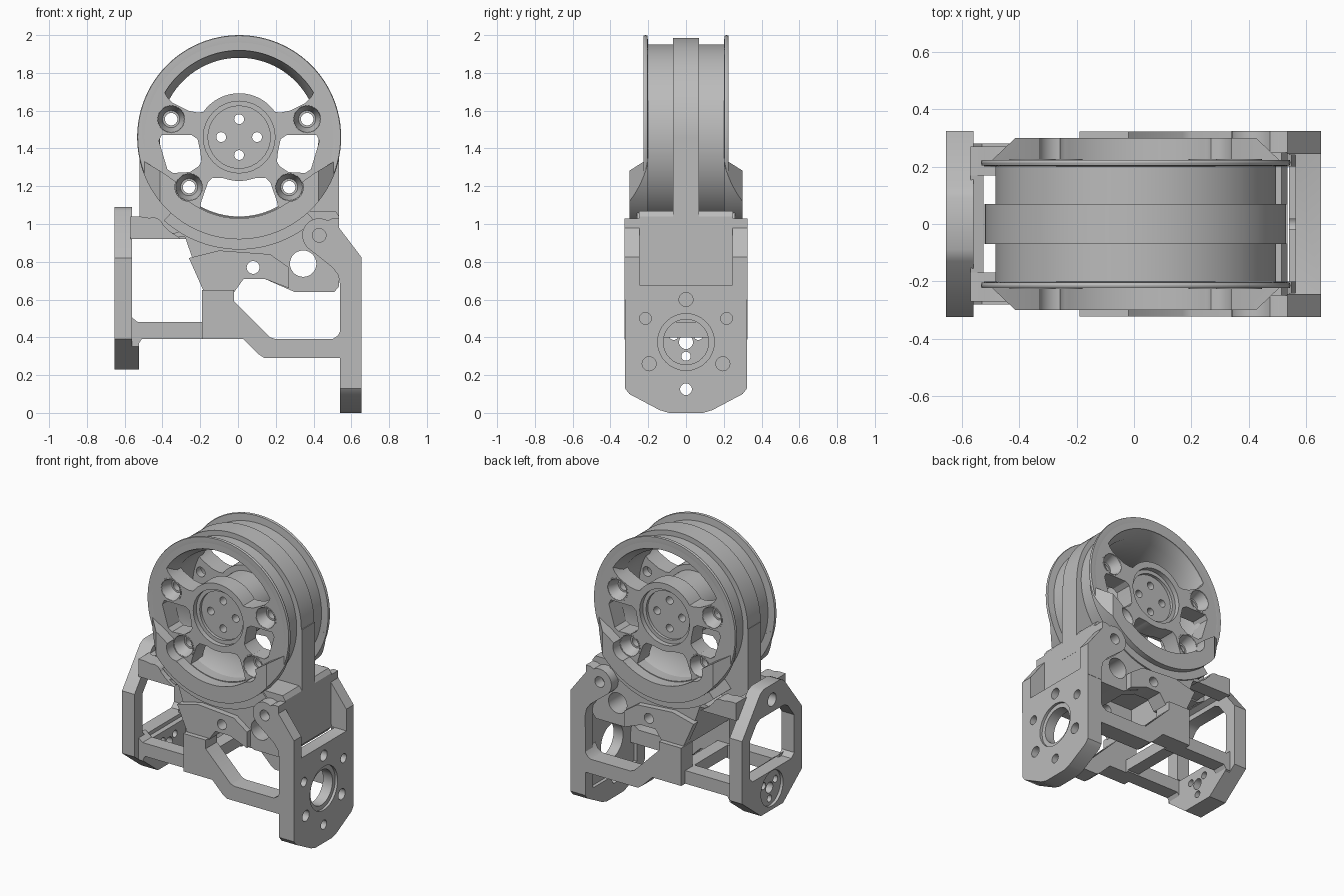
import bpy, math
from math import cos, sin, radians, pi

if "Cube" in bpy.data.objects:
    bpy.data.objects.remove(bpy.data.objects["Cube"])

CZ = 1.46  # height of the wheel axle
grey = bpy.data.materials.new("machined_grey")
grey.diffuse_color = (0.5, 0.5, 0.5, 1)
grey.use_nodes = True
grey.node_tree.nodes["Principled BSDF"].inputs["Base Color"].default_value = grey.diffuse_color


def make(name, verts, faces):
    me = bpy.data.meshes.new(name)
    me.from_pydata(verts, [], faces)
    me.materials.append(grey)
    ob = bpy.data.objects.new(name, me)
    bpy.context.collection.objects.link(ob)
    bpy.context.view_layer.objects.active = ob
    bpy.ops.object.select_all(action='DESELECT')
    ob.select_set(True)
    bpy.ops.object.mode_set(mode='EDIT')
    bpy.ops.mesh.select_all(action='SELECT')
    bpy.ops.mesh.normals_make_consistent(inside=False)
    bpy.ops.object.mode_set(mode='OBJECT')
    return ob


def prism(name, pts, a, b, axis='y'):
    """Extrude a 2D outline from a to b along an axis."""
    put = {'x': lambda u, v, t: (t, u, v), 'y': lambda u, v, t: (u, t, v),
           'z': lambda u, v, t: (u, v, t)}[axis]
    n = len(pts)
    verts = [put(u, v, t) for t in (a, b) for u, v in pts]
    faces = [list(range(n)), list(range(n, 2 * n))]
    faces += [[i, (i + 1) % n, n + (i + 1) % n, n + i] for i in range(n)]
    return make(name, verts, faces)


def arc(cx, cz, r, a0, a1, n=24):
    return [(cx + r * cos(radians(a0 + (a1 - a0) * i / n)),
             cz + r * sin(radians(a0 + (a1 - a0) * i / n))) for i in range(n + 1)]


def circle(cx, cz, r, n=32):
    return arc(cx, cz, r, 0, 360, n)[:-1]


def flip(pts):
    return [(-u, v) for u, v in pts]


def lathe(name, profile, cx=0, cz=CZ, n=96):
    """Revolve a closed (radius, y) loop about an axis along y."""
    m = len(profile)
    verts = [(cx + r * cos(2 * pi * i / n), y, cz + r * sin(2 * pi * i / n))
             for i in range(n) for r, y in profile]
    faces = [[i * m + j, i * m + (j + 1) % m, (i + 1) % n * m + (j + 1) % m, (i + 1) % n * m + j]
             for i in range(n) for j in range(m)]
    return make(name, verts, faces)


def boolean(ob, tools, op='DIFFERENCE'):
    for t in tools:
        bpy.context.view_layer.objects.active = ob
        mod = ob.modifiers.new("cut", 'BOOLEAN')
        mod.operation, mod.solver, mod.object = op, 'EXACT', t
        bpy.ops.object.modifier_apply(modifier=mod.name)
        bpy.data.objects.remove(t)
    return ob


def drill(ob, holes, a, b, axis='y'):
    return boolean(ob, [prism("cutter", circle(u, v, r), a, b, axis) for u, v, r in holes])


def finish(ob, mirror=False, shift=0.0):
    bpy.ops.object.select_all(action='DESELECT')
    bpy.context.view_layer.objects.active = ob
    ob.select_set(True)
    if mirror:  # copy to the opposite face
        mod = ob.modifiers.new("mirror", 'MIRROR')
        mod.use_axis = (False, True, False)
        mod.use_mirror_merge = False
        bpy.ops.object.modifier_apply(modifier=mod.name)
    bpy.ops.object.shade_smooth_by_angle(angle=radians(30))
    ob.location.x = shift


OFF = 0.006  # the wheel sits slightly right of centre

# Wheel rim with flanges, centre band and flared mouth
half = [(0.42, -0.14), (0.46, -0.219), (0.50, -0.224), (0.537, -0.224), (0.54, -0.215), (0.537, -0.204),
        (0.49, -0.2), (0.49, -0.07), (0.525, -0.07)]
finish(lathe("wheel_rim", half + [(r, -y) for r, y in reversed(half)]), shift=OFF)

# Spoked face plates with windows and screw holes
screws = [(s * x, CZ + z) for s in (1, -1) for x, z in ((0.36, 0.095), (0.265, -0.265))]
top = arc(0, CZ, 0.459, 31, 149) + [(-0.38, CZ + 0.21), (-0.35, CZ + 0.18), (-0.27, CZ + 0.14), (-0.22, CZ + 0.13)] \
    + arc(0, CZ, 0.232, 145, 35) + [(0.22, CZ + 0.13), (0.27, CZ + 0.14), (0.35, CZ + 0.18), (0.38, CZ + 0.21)]
side = [(x, CZ + z) for x, z in ((-0.425, -0.02), (-0.41, 0.01), (-0.25, 0.01), (-0.22, -0.01),
        (-0.205, -0.08), (-0.2, -0.13), (-0.215, -0.155), (-0.26, -0.185), (-0.35, -0.19), (-0.38, -0.17))]
low = arc(0, CZ, 0.425, -119, -61) + [(0.2, CZ - 0.34), (0.165, CZ - 0.24), (0.14, CZ - 0.215)] \
    + arc(0, CZ, 0.232, -70, -110) + [(-0.14, CZ - 0.215), (-0.165, CZ - 0.24), (-0.2, CZ - 0.34)]
face = prism("wheel_face", circle(0, CZ, 0.5, 96), -0.224, -0.202)
boolean(face, [prism("web_core", circle(0, CZ, 0.47, 96), -0.21, -0.1)], 'UNION')
boolean(face, [prism("cutter", w, -0.4, 0) for w in (top, side, flip(side), low)])
drill(face, [(0, CZ, 0.19)], -0.4, 0)
drill(face, [(x, z, 0.07) for x, z in screws], -0.4, -0.125)
drill(face, [(x, z, 0.033) for x, z in screws], -0.4, 0)
finish(face, True, OFF)

# Hub core with a stepped face and four through holes
hub = prism("hub_core", circle(0, CZ, 0.195, 64), -0.19, 0.19)
for s in (-1, 1):
    drill(hub, [(0, CZ, 0.165)], s * 0.17, s * 0.3)
drill(hub, [(0.095, CZ, 0.026), (-0.095, CZ, 0.026), (0, CZ + 0.095, 0.026), (0, CZ - 0.095, 0.026)], -1, 1)
finish(hub, shift=OFF)

# Screw bosses with tapered bores
for x, z in screws:
    finish(lathe("screw_boss", [(0.08, -0.12), (0.08, -0.226), (0.072, -0.226), (0.045, -0.15), (0.033, -0.15),
                                (0.033, -0.12)], x, z, 40), True, OFF)

# Chamfered cradle cheeks over the lower half of the wheel
cheek = prism("cradle_cheek", arc(0, CZ, 0.541, 192, 348, 64)
              + [(0.4, 1.27), (0.33, 1.22), (0.26, 1.115)] + arc(0, CZ, 0.43, -55, -125, 32)
              + [(-0.26, 1.115), (-0.33, 1.22), (-0.4, 1.27)], -0.3, -0.2)
boolean(cheek, [prism("cutter", [(-0.56, -0.1), (-0.56, -0.2), (-0.52, -0.205), (-0.42, -0.3),
                (0.42, -0.3), (0.52, -0.205), (0.56, -0.2), (0.56, -0.1)], 0.5, 1.6, 'z')], 'INTERSECT')
drill(cheek, [(x, z, 0.075) for x, z in screws if z < 1.3], -0.4, -0.1)
finish(cheek, True, OFF)

# Central housing web around the wheel
web = prism("housing_web", [(-0.528, CZ), (-0.528, 0.95), (-0.48, 0.92), (0.53, 0.92), (0.53, CZ)], -0.07, 0.07)
drill(web, [(0, CZ, 0.44)], -1, 1)
finish(web, shift=OFF)

# Curved trough below the rim
finish(prism("rim_trough", arc(0, CZ, 0.595, 228, 312) + arc(0, CZ, 0.525, 312, 228), -0.26, 0.26), shift=OFF)

# Lower housing block, hollow from below
block = prism("housing_block", [(-0.46, 0.93), (-0.28, 0.93), (-0.18, 0.64), (-0.02, 0.64), (0.03, 0.71),
              (0.14, 0.71), (0.3, 0.64), (0.51, 0.64), (0.535, 0.67), (0.535, 1.04), (0.515, 1.07),
              (0.3, 1.07)], -0.25, 0.25)
drill(block, [(0, CZ, 0.52)], -1, 1)
boolean(block, [prism("cutter", [(-0.12, 0.5), (0.25, 0.5), (0.25, 0.84), (-0.12, 0.84)], -0.17, 0.17)])
drill(block, [(0.345, 0.79, 0.07), (0.08, 0.77, 0.034)], -1, 1)
finish(block)

# Side flange with the pivot hole
flange = prism("pivot_flange", [(-0.26, 0.82), (-0.18, 0.64), (-0.02, 0.64), (0.03, 0.71), (0.14, 0.71),
               (0.27, 0.66), (0.27, 0.77), (0.17, 0.84), (-0.1, 0.86)], -0.29, -0.24)
drill(flange, [(0.08, 0.77, 0.034)], -1, 0)
finish(flange, True)

# Lugs and web joining the housing to the left arm
finish(prism("left_lug", [(-0.57, 0.92), (-0.3, 0.92), (-0.36, 0.96), (-0.4, 1.0)]
             + arc(-0.45, 0.98, 0.055, 20, 110, 8) + [(-0.52, 1.04), (-0.57, 1.04)], -0.27, -0.17), True)
finish(prism("left_web", [(-0.57, 0.93), (-0.525, 0.95), (-0.525, 1.03), (-0.57, 1.04)], -0.2, 0.2))

# Stepped bracket plates below the housing
finish(prism("bracket_plate", [(-0.19, 0.65), (-0.02, 0.65), (-0.02, 0.59), (0.17, 0.4), (0.2, 0.39),
             (0.5, 0.39), (0.53, 0.41), (0.55, 0.45), (0.57, 0.29), (0.14, 0.29), (0.11, 0.31),
             (0.03, 0.39), (-0.19, 0.39)], -0.323, -0.2), True)

# Left rails and cross bar
finish(prism("left_rail", [(-0.58, 0.36), (-0.53, 0.36), (-0.51, 0.39), (-0.1, 0.39), (-0.1, 0.48),
             (-0.53, 0.48), (-0.58, 0.52)], -0.28, -0.18), True)
finish(prism("cross_bar", [(-0.19, 0.4), (-0.1, 0.4), (-0.1, 0.48), (-0.19, 0.48)], -0.22, 0.22))

# Left arm, a house-shaped frame with a window, bearing face and inner boss
disc_holes = [(0, 0.375, 0.037), (0.065, 0.41, 0.024), (-0.065, 0.41, 0.024), (0, 0.3, 0.024)]
right_half = [(0.12, 0.23), (0.325, 0.39), (0.325, 0.82), (0.13, 1.07), (0.09, 1.09)]
left_arm = prism("left_arm", right_half + flip(right_half)[::-1], -0.655, -0.56, 'x')
win = [(0.21, 0.5), (0.24, 0.53), (0.24, 0.79), (0.17, 0.88), (0.13, 0.9)]
boolean(left_arm, [prism("cutter", win + flip(win)[::-1], -1, 0, 'x')])
drill(left_arm, [(0, 0.985, 0.045)], -1, 0, 'x')
drill(left_arm, [(0, 0.375, 0.12)], -1, -0.635, 'x')
drill(left_arm, disc_holes, -1, 0, 'x')
finish(left_arm)
right_half = [(0.12, 0.23), (0.275, 0.351), (0.275, 0.475)]
boss = prism("left_arm_boss", right_half + flip(right_half)[::-1], -0.56, -0.525, 'x')
finish(drill(boss, disc_holes, -1, 0, 'x'))

# Right arm panel with inner pocket, bearing bore and bolt circle
right_half = [(0.09, 0.0), (0.14, 0.015), (0.3, 0.1), (0.323, 0.13), (0.323, 0.69), (0.24, 0.675)]
panel = prism("right_arm", right_half + flip(right_half)[::-1], 0.54, 0.653, 'x')
boolean(panel, [prism("cutter", [(-0.24, 0.15), (0.24, 0.15), (0.24, 1), (-0.24, 1)], 0.5, 0.563, 'x')])
drill(panel, [(0, 0.375, 0.15)], 0.635, 1, 'x')
drill(panel, [(0, 0.375, 0.12)], 0, 1, 'x')
drill(panel, [(0, 0.6, 0.037), (0.215, 0.5, 0.031), (-0.215, 0.5, 0.031), (0.195, 0.26, 0.037),
              (-0.195, 0.26, 0.037)], 0.59, 1, 'x')
drill(panel, [(0, 0.125, 0.031)], 0, 1, 'x')
finish(panel)

# Ears rising from the right arm
ear = prism("right_ear", [(0.54, 0.6), (0.653, 0.6), (0.653, 0.825), (0.535, 0.98), (0.535, 1.03), (0.5, 1.03)]
            + arc(0.43, 0.94, 0.09, 60, 230, 16) + [(0.5, 0.77), (0.53, 0.73), (0.54, 0.68)], -0.325, -0.245)
drill(ear, [(0.43, 0.94, 0.036)], -1, 0)
finish(ear, True)
